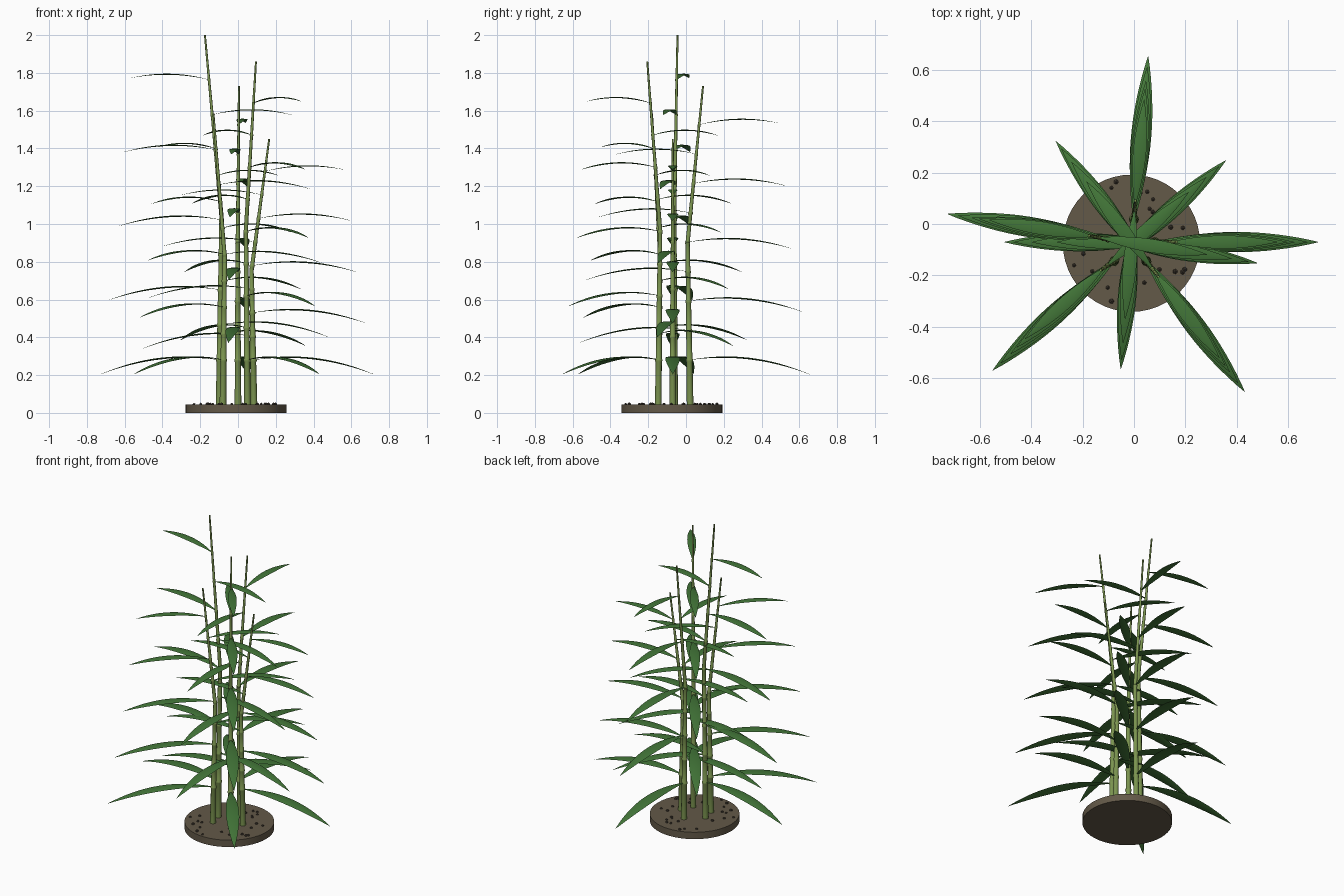
import bpy, bmesh, math, random
from mathutils import Vector, Matrix

cube = bpy.data.objects.get("Cube")
if cube:
    bpy.data.objects.remove(cube, do_unlink=True)


def material(name, rgb):
    m = bpy.data.materials.new(name)
    m.use_nodes = True
    m.diffuse_color = (*rgb, 1)
    m.node_tree.nodes["Principled BSDF"].inputs["Base Color"].default_value = (*rgb, 1)
    return m


LEAF = material("leaf green", (0.055, 0.18, 0.04))
STALK = material("stalk green", (0.2, 0.3, 0.08))
SOIL = material("soil brown", (0.125, 0.1, 0.065))
PEBBLE = material("dark pebble", (0.06, 0.048, 0.035))


def finish(bm, name, mat, smooth=True):
    mesh = bpy.data.meshes.new(name)
    bm.to_mesh(mesh)
    bm.free()
    mesh.materials.append(mat)
    ob = bpy.data.objects.new(name, mesh)
    bpy.context.collection.objects.link(ob)
    if smooth:
        bpy.ops.object.select_all(action='DESELECT')
        ob.select_set(True)
        bpy.context.view_layer.objects.active = ob
        bpy.ops.object.shade_smooth_by_angle(angle=math.radians(40))


CENTER = Vector((-0.01, -0.075, 0))
SOIL_TOP = 0.045
LEAVES = 9


def stalk_point(base, top, z):
    """Lower half leans slightly inward, upper half leans outward."""
    kink = base.lerp(CENTER, 0.14)
    kink.z = top.z * 0.52
    a, b = (base, kink) if z < kink.z else (kink, top)
    return a.lerp(b, (z - a.z) / (b.z - a.z))


def skin(bm, loops):
    """Join equal rings of points into a closed, capped tube."""
    loops = [[bm.verts.new(p) for p in loop] for loop in loops]
    sides = len(loops[0])
    for lo, hi in zip(loops, loops[1:]):
        for k in range(sides):
            n = (k + 1) % sides
            bm.faces.new((lo[k], lo[n], hi[n], hi[k]))
    bm.faces.new(loops[0][::-1])
    bm.faces.new(loops[-1])


def ellipse(center, u, v, sides):
    turns = (2 * math.pi * k / sides for k in range(sides))
    return [center + u * math.cos(a) + v * math.sin(a) for a in turns]


def add_leaf(bm, root, angle, length, droop, steps=16):
    """Arched, thin lens-shaped blade, pointed at both ends."""
    out = Vector((math.cos(angle), math.sin(angle), 0))
    side = Vector((-out.y, out.x, 0))
    loops = []
    for s in range(steps + 1):
        t = s / steps
        mid = root + out * (length * t)
        mid.z += 0.105 * t - droop * t * t
        half = 0.062 * length * max(math.sin(math.pi * t), 0) ** 0.85
        half = max(half, 0.004 * (1 - t), 0.0006)
        slope = 0.105 - 2 * droop * t
        up = (Vector((0, 0, length)) - out * slope).normalized()
        loops.append(ellipse(mid, side * half, up * max(half * 0.11, 0.0006), 8))
    skin(bm, loops)


# Soil disc
bm = bmesh.new()
bmesh.ops.create_cone(bm, cap_ends=True, segments=48, radius1=0.267, radius2=0.267,
                      depth=SOIL_TOP,
                      matrix=Matrix.Translation(CENTER + Vector((0, 0, SOIL_TOP / 2))))
finish(bm, "soil_disc", SOIL)

# Pebbles scattered on the outer part of the soil
random.seed(4)
bm = bmesh.new()
for _ in range(28):
    a, d = random.uniform(0, 2 * math.pi), random.uniform(0.14, 0.25)
    spot = CENTER + Vector((d * math.cos(a), d * math.sin(a), SOIL_TOP))
    bmesh.ops.create_icosphere(bm, subdivisions=1, radius=random.uniform(0.008, 0.011),
                               matrix=Matrix.Translation(spot))
finish(bm, "pebbles", PEBBLE, smooth=False)

# Stalks: name, base x/y, top x/y/z, direction of the lowest leaf
PLANTS = [
    ("right", (-0.1, -0.06), (-0.175, -0.045, 2.0), 171),
    ("front_left", (0.05, -0.147), (0.095, -0.205, 1.86), -53),
    ("back", (0.0, 0.022), (0.005, 0.09, 1.73), 85),
    ("front_right", (-0.08, -0.147), (-0.13, -0.18, 1.585), 222),
    ("left", (0.085, -0.07), (0.165, -0.07, 1.45), 0),
]

for name, base, top, heading in PLANTS:
    base, top = Vector((*base, 0.03)), Vector(top)
    first, last = 0.28, top.z * 0.882
    nodes = [first + (last - first) * i / (LEAVES - 1) for i in range(LEAVES)]

    # Tapered cane with a small swelling at every joint
    levels = [(base.z, 1), (top.z * 0.52, 1), (top.z, 1)]
    for z in nodes:
        levels += [(z - 0.012, 1), (z - 0.004, 1.22), (z + 0.002, 1.22), (z + 0.008, 1)]
    loops = []
    for z, swell in sorted(levels):
        r = (0.018 - 0.013 * z / top.z) * swell
        loops.append(ellipse(stalk_point(base, top, z), Vector((r, 0, 0)),
                             Vector((0, r, 0)), 12))
    bm = bmesh.new()
    skin(bm, loops)
    finish(bm, name + "_stalk", STALK)

    # Leaves alternate between two opposite sides, shorter and flatter with height
    bm = bmesh.new()
    for i, z in enumerate(nodes):
        angle = math.radians(heading + 180 * (i % 2))
        length = 0.637 * (1 - 0.025 * i - 0.0023 * i * i) * (0.94 if i % 2 else 1)
        add_leaf(bm, stalk_point(base, top, z), angle, length, 0.18 - 0.0106 * i)
    bmesh.ops.recalc_face_normals(bm, faces=bm.faces)
    finish(bm, name + "_leaves", LEAF)
